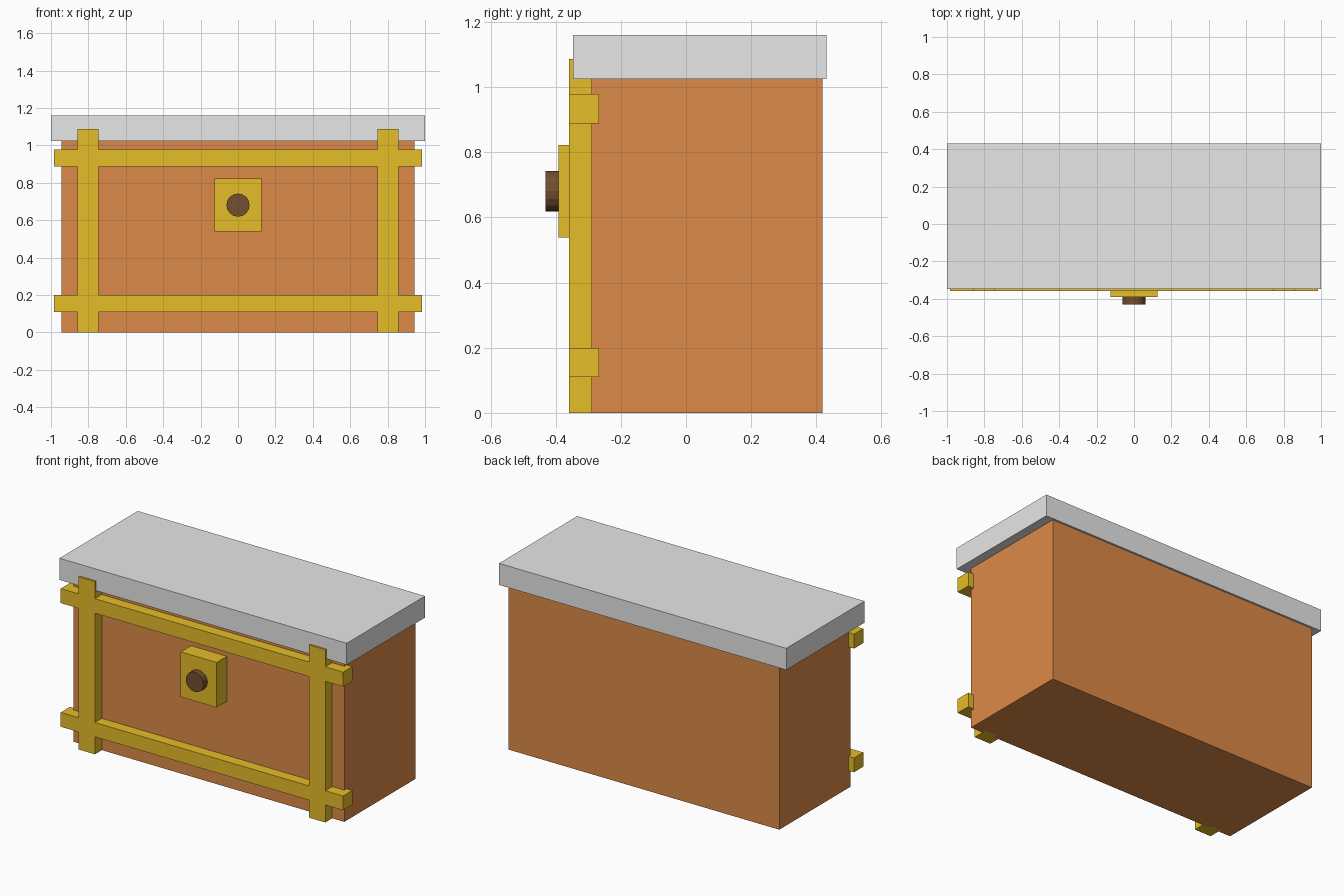
import bpy
import math

cube = bpy.data.objects.get("Cube")
if cube:
    bpy.data.objects.remove(cube, do_unlink=True)


def srgb(r, g, b):
    def lin(c):
        c /= 255
        return c / 12.92 if c <= 0.04045 else ((c + 0.055) / 1.055) ** 2.4
    return (lin(r), lin(g), lin(b), 1)


def material(name, colour):
    m = bpy.data.materials.new(name)
    m.use_nodes = True
    m.diffuse_color = colour
    m.node_tree.nodes["Principled BSDF"].inputs["Base Color"].default_value = colour
    return m


wood = material("orange brown wood", srgb(221, 138, 71))
stone = material("light grey", srgb(231, 231, 231))
brass = material("brass yellow", srgb(230, 189, 40))
dark = material("dark brown", srgb(116, 80, 46))


def box(name, x, y, z, mat):
    """Box from (min, max) spans on each axis."""
    spans = (x, y, z)
    bpy.ops.mesh.primitive_cube_add(size=1, location=[(a + b) / 2 for a, b in spans])
    ob = bpy.context.object
    ob.name = name
    ob.scale = [b - a for a, b in spans]
    bpy.ops.object.transform_apply(location=False, rotation=False, scale=True)
    ob.data.materials.append(mat)
    return ob


# Chest body and overhanging lid
box("chest_body", (-0.943, 0.943), (-0.29, 0.419), (0, 1.03), wood)
box("lid", (-1, 1), (-0.347, 0.431), (1.025, 1.161), stone)

# Front straps
strap_y = (-0.359, -0.267)
for name, z in (("lower_strap", (0.11, 0.2)), ("upper_strap", (0.888, 0.979))):
    box(name, (-0.983, 0.983), strap_y, z, brass)
for name, x in (("right_strap", (-0.859, -0.745)), ("left_strap", (0.745, 0.859))):
    box(name, x, strap_y, (0, 1.087), brass)

# Lock plate with round knob
box("lock_plate", (-0.125, 0.125), (-0.391, -0.28), (0.539, 0.823), brass)
bpy.ops.mesh.primitive_cylinder_add(vertices=16, radius=0.062, depth=0.07,
                                    location=(0, -0.396, 0.681),
                                    rotation=(math.pi / 2, 0, 0))
knob = bpy.context.object
knob.name = "lock_knob"
knob.data.materials.append(dark)
